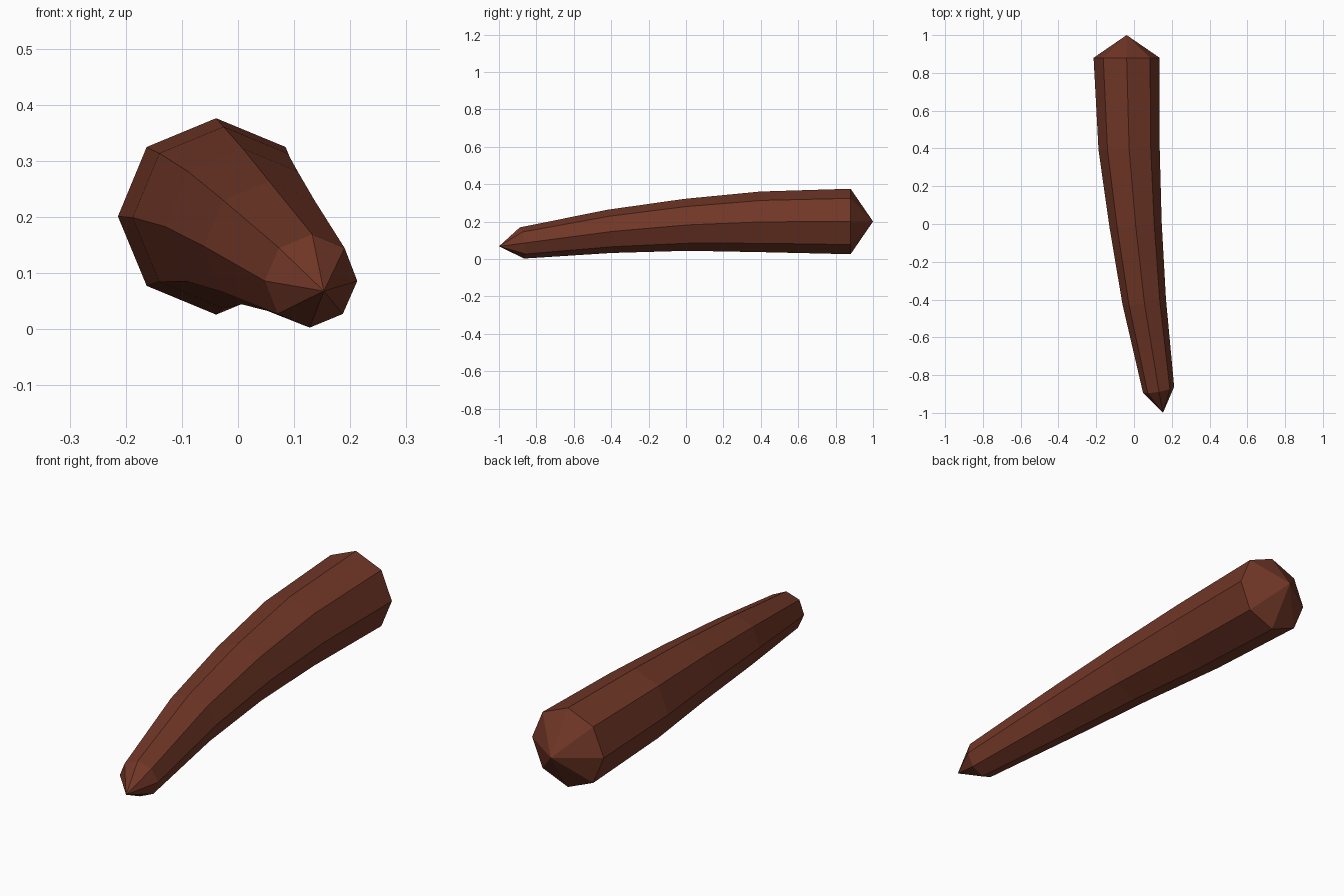
import bpy
import bmesh
from math import cos, sin, pi
from mathutils import Vector

cube = bpy.data.objects.get("Cube")
if cube:
    bpy.data.objects.remove(cube, do_unlink=True)

SIDES = 8

# Bent centre line with a radius per ring, thick end first
rings = [
    (Vector((-0.039, 0.88, 0.201)), 0.175),
    (Vector((-0.026, 0.40, 0.199)), 0.162),
    (Vector((0.008, 0.0, 0.183)), 0.139),
    (Vector((0.054, -0.41, 0.148)), 0.116),
    (Vector((0.130, -0.877, 0.086)), 0.084),
]
back_tip = Vector((-0.039, 1.0, 0.201))
front_tip = Vector((0.153, -1.0, 0.068))

mat = bpy.data.materials.new("reddish brown")
mat.use_nodes = True
color = (0.165, 0.038, 0.020, 1)
mat.diffuse_color = color
shader = next(n for n in mat.node_tree.nodes if n.type == 'BSDF_PRINCIPLED')
shader.inputs["Base Color"].default_value = color
shader.inputs["Roughness"].default_value = 0.8


def add_ring(bm, centre, radius, direction):
    """Octagon square to the given direction, with one corner on top."""
    side = direction.cross(Vector((0, 0, 1))).normalized()
    up = side.cross(direction).normalized()
    return [bm.verts.new(centre + radius * (cos(a) * side + sin(a) * up))
            for a in (2 * pi * i / SIDES for i in range(SIDES))]


bm = bmesh.new()
centres = [c for c, r in rings]

# Tapered shaft: end rings face their tips, inner rings follow the bend
loops = []
for i, (centre, radius) in enumerate(rings):
    if i == 0:
        direction = centre - back_tip
    elif i == len(rings) - 1:
        direction = front_tip - centre
    else:
        direction = centres[i + 1] - centres[i - 1]
    loops.append(add_ring(bm, centre, radius, direction.normalized()))

for a, b in zip(loops, loops[1:]):
    for i in range(SIDES):
        j = (i + 1) % SIDES
        bm.faces.new((a[i], a[j], b[j], b[i]))

# Pointed caps at both ends
for loop, tip in ((loops[0], back_tip), (loops[-1], front_tip)):
    apex = bm.verts.new(tip)
    for i in range(SIDES):
        bm.faces.new((loop[i], loop[(i + 1) % SIDES], apex))

bmesh.ops.recalc_face_normals(bm, faces=bm.faces[:])
mesh = bpy.data.meshes.new("tapered_shaft")
bm.to_mesh(mesh)
bm.free()
mesh.materials.append(mat)
shaft = bpy.data.objects.new("tapered_shaft", mesh)
bpy.context.collection.objects.link(shaft)
